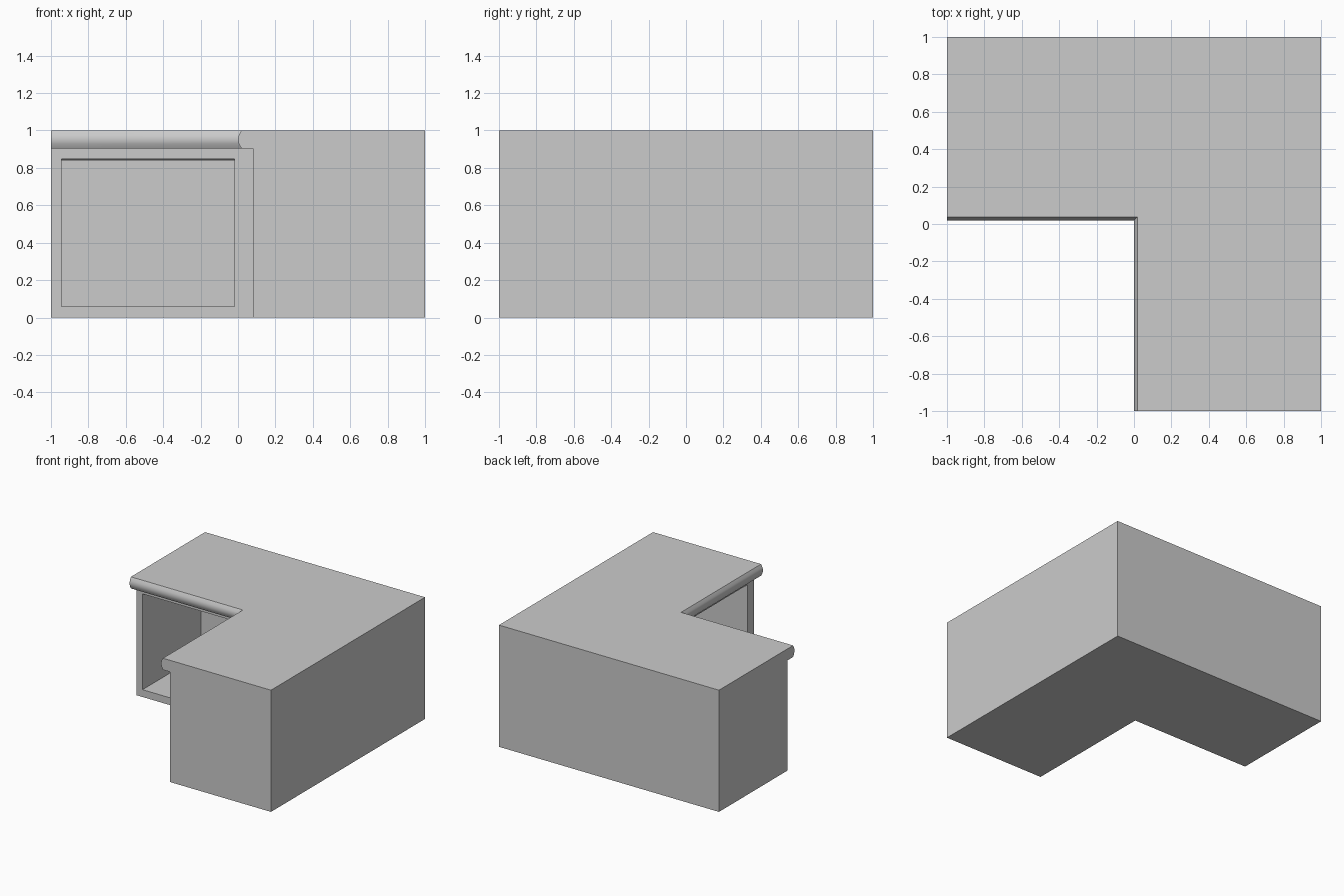
import bpy, bmesh, math

cube = bpy.data.objects.get("Cube")
if cube:
    bpy.data.objects.remove(cube, do_unlink=True)

grey = bpy.data.materials.new("plain grey")
grey.use_nodes = True
grey.diffuse_color = (0.6, 0.6, 0.6, 1)
grey.node_tree.nodes["Principled BSDF"].inputs["Base Color"].default_value = (0.6, 0.6, 0.6, 1)


def l_outline(x, y):
    """Corner plan whose inner corner lies at x, y."""
    return [(-1, y), (x, y), (x, -1), (1, -1), (1, 1), (-1, 1)]


def rectangle(x0, x1, y0, y1):
    return [(x0, y0), (x1, y0), (x1, y1), (x0, y1)]


def loft(name, layers):
    """Skin a stack of (outline, z) layers and cap both ends."""
    bm = bmesh.new()
    rings = [[bm.verts.new((x, y, z)) for x, y in outline] for outline, z in layers]
    for low, high in zip(rings, rings[1:]):
        for i in range(len(low)):
            j = (i + 1) % len(low)
            bm.faces.new((low[i], low[j], high[j], high[i]))
    bm.faces.new(rings[0][::-1])
    bm.faces.new(rings[-1])
    bmesh.ops.recalc_face_normals(bm, faces=bm.faces[:])
    mesh = bpy.data.meshes.new(name)
    bm.to_mesh(mesh)
    bm.free()
    mesh.materials.append(grey)
    obj = bpy.data.objects.new(name, mesh)
    bpy.context.collection.objects.link(obj)
    return obj


def cut_recess(body, outline, back_axis):
    """Hollow an open compartment whose ceiling dips slightly to the back."""
    cutter = loft("recess_cutter", [(outline, 0.06), (outline, 0.848)])
    cutter.hide_render = True
    back = max(v.co[back_axis] for v in cutter.data.vertices)
    for v in cutter.data.vertices:
        if v.co.z > 0.5 and v.co[back_axis] == back:
            v.co.z -= 0.008
    mod = body.modifiers.new("recess", 'BOOLEAN')
    mod.operation = 'DIFFERENCE'
    mod.solver = 'EXACT'
    mod.object = cutter
    bpy.context.view_layer.objects.active = body
    bpy.ops.object.modifier_apply(modifier=mod.name)
    bpy.data.objects.remove(cutter, do_unlink=True)


# Cabinet body with one compartment in each wing
UNDERSIDE = 0.905
body_plan = l_outline(0.08, 0.11)
cabinet = loft("cabinet_body", [(body_plan, 0), (body_plan, UNDERSIDE)])
cut_recess(cabinet, rectangle(-0.945, -0.02, 0.0, 0.87), 1)
cut_recess(cabinet, rectangle(0.0, 0.85, -0.91, 0.02), 0)

# Worktop with a rounded nose along the inner edges
STEPS = 4
layers = []
for i in range(STEPS + 1):
    t = i / STEPS
    inset = 0.018 * (2 * t - 1) ** 2
    layers.append((l_outline(inset, 0.02 + inset), UNDERSIDE + (1 - UNDERSIDE) * t))
worktop = loft("worktop", layers)

bpy.ops.object.select_all(action='DESELECT')
worktop.select_set(True)
bpy.context.view_layer.objects.active = worktop
bpy.ops.object.shade_smooth_by_angle(angle=math.radians(35))
